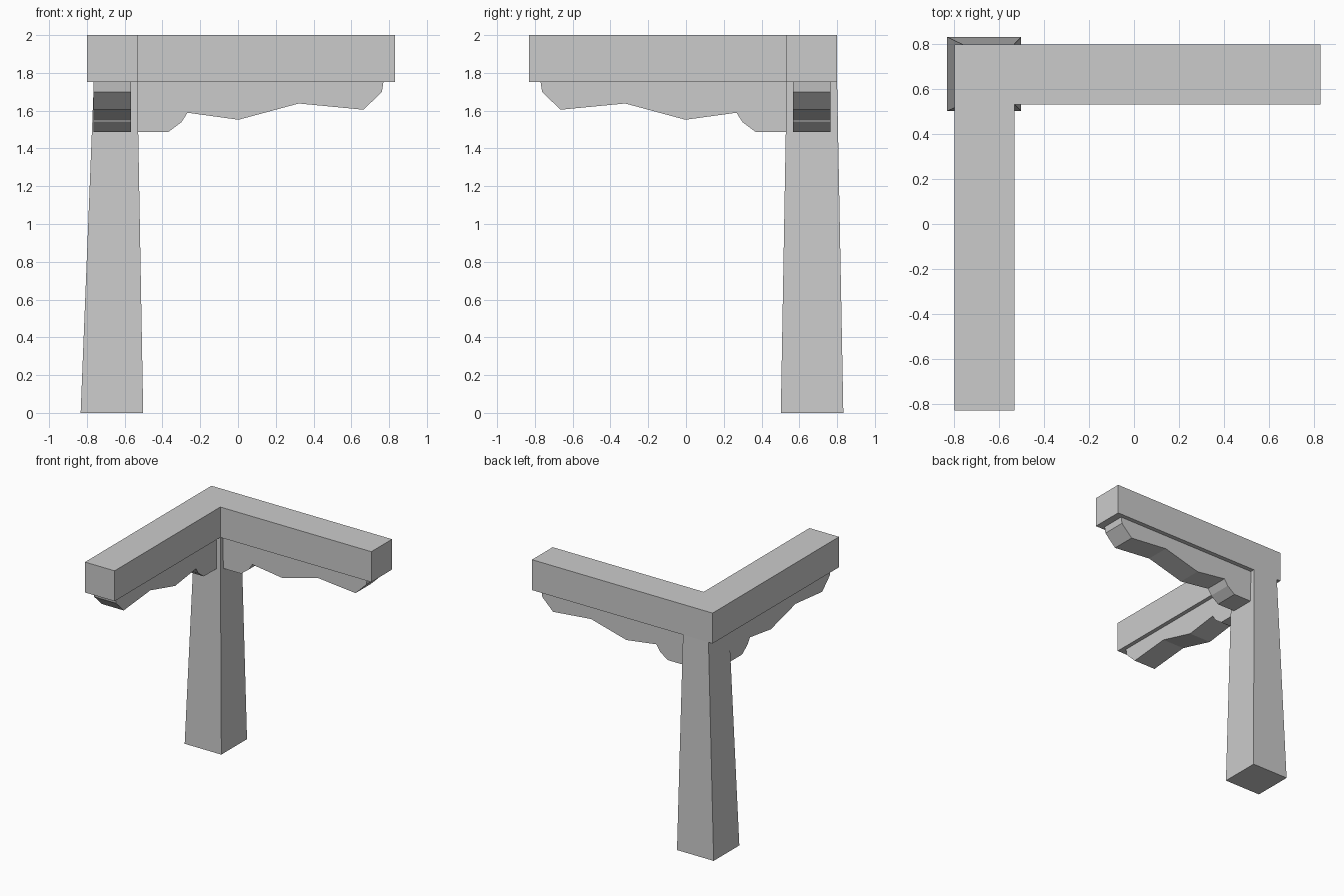
import bpy, bmesh
from mathutils import Vector

if "Cube" in bpy.data.objects:
    bpy.data.objects.remove(bpy.data.objects["Cube"])


def make_object(name, rings):
    """Closed solid from two matching rings of points."""
    bm = bmesh.new()
    a, b = [[bm.verts.new(p) for p in ring] for ring in rings]
    n = len(a)
    bm.faces.new(a)
    bm.faces.new(b)
    for i in range(n):
        j = (i + 1) % n
        bm.faces.new((a[i], a[j], b[j], b[i]))
    bmesh.ops.recalc_face_normals(bm, faces=bm.faces)
    mesh = bpy.data.meshes.new(name)
    bm.to_mesh(mesh)
    bm.free()
    obj = bpy.data.objects.new(name, mesh)
    bpy.context.collection.objects.link(obj)
    return obj


def rect(x0, x1, y0, y1, z):
    return [(x0, y0, z), (x1, y0, z), (x1, y1, z), (x0, y1, z)]


# L-shaped top beam
plan = [(-0.80, 0.80), (-0.80, -0.83), (-0.533, -0.83),
        (-0.533, 0.533), (0.83, 0.533), (0.83, 0.80)]
make_object("top_beam", [[(x, y, z) for x, y in plan] for z in (1.752, 2.0)])

# Tapered corner post, leaning slightly toward the outer back face
make_object("corner_post", [rect(-0.833, -0.502, 0.502, 0.833, 0),
                            rect(-0.763, -0.533, 0.533, 0.80, 1.752)])

# Carved brackets under each arm: (distance along arm, height)
profile = [(-0.535, 1.752), (-0.535, 1.488), (-0.368, 1.488), (-0.30, 1.539),
           (-0.267, 1.589), (0.003, 1.552), (0.322, 1.638), (0.665, 1.605),
           (0.762, 1.70), (0.77, 1.752)]
sides = (0.566, 0.764)
make_object("back_arm_bracket", [[(d, s, z) for d, z in profile] for s in sides])
make_object("side_arm_bracket", [[(-s, -d, z) for d, z in profile] for s in sides])
